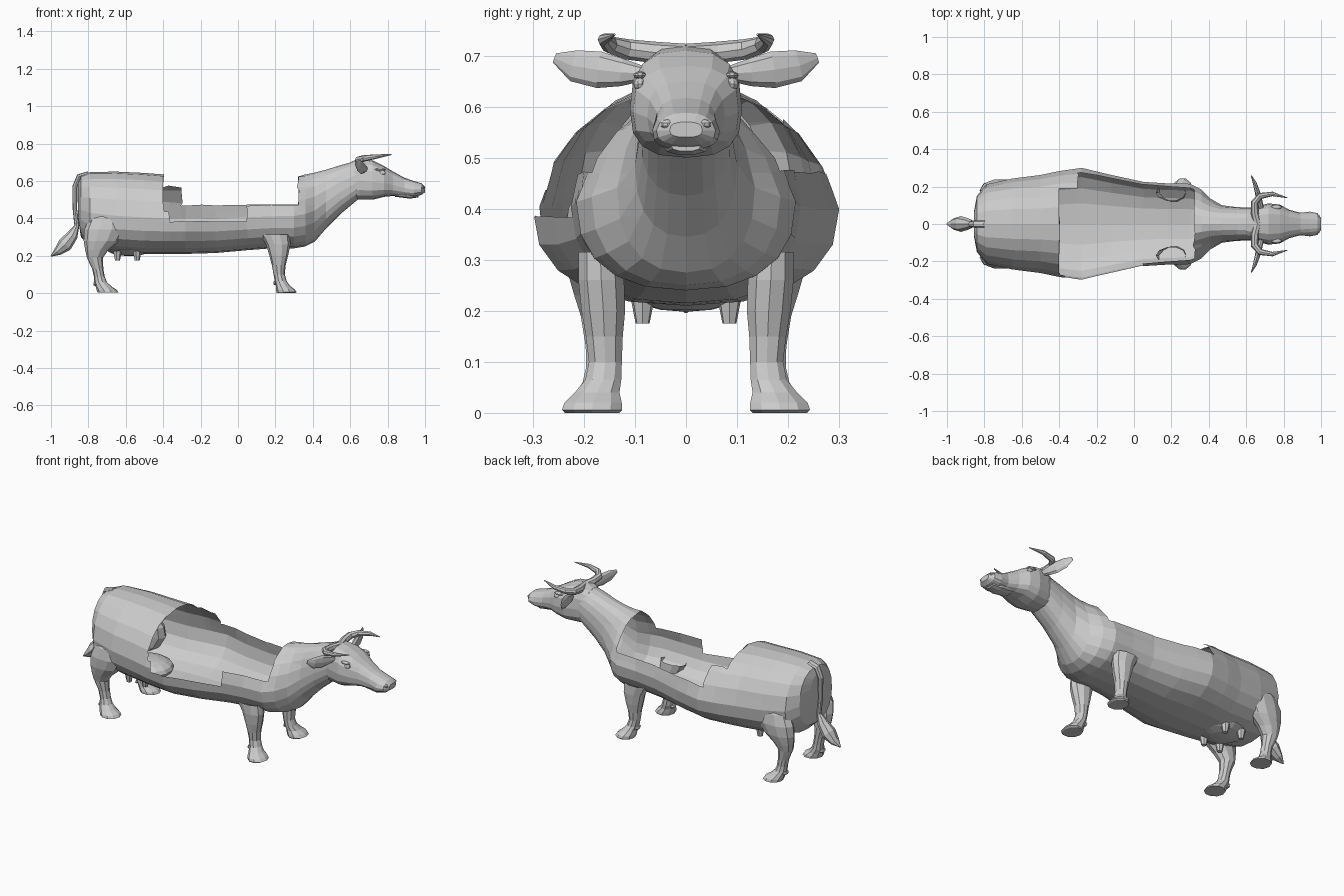
import bpy, bmesh, math, random
from mathutils import Vector

if "Cube" in bpy.data.objects:
    bpy.data.objects.remove(bpy.data.objects["Cube"])

random.seed(4)


def loft(name, rings, cap_start=True, cap_end=True):
    """Skin a list of equal-length point rings into one object."""
    bm = bmesh.new()
    vs = [[bm.verts.new(p) for p in r] for r in rings]
    n = len(vs[0])
    for a, b in zip(vs, vs[1:]):
        for i in range(n):
            j = (i + 1) % n
            bm.faces.new((a[i], a[j], b[j], b[i]))
    if cap_start:
        bm.faces.new(vs[0][::-1])
    if cap_end:
        bm.faces.new(vs[-1])
    bmesh.ops.recalc_face_normals(bm, faces=bm.faces)
    me = bpy.data.meshes.new(name)
    bm.to_mesh(me)
    bm.free()
    ob = bpy.data.objects.new(name, me)
    bpy.context.collection.objects.link(ob)
    return ob


def section(x, lo, hi, hw, taper=0.0, mid=0.45, n=20, p=0.85):
    """Rounded upright cross-section at x, narrowed towards the top by taper."""
    zc = lo + (hi - lo) * mid
    pts = []
    for i in range(n):
        a = 2 * math.pi * i / n
        c, s = math.cos(a), math.sin(a)
        y = hw * math.copysign(abs(c) ** p, c) * (1 - taper * max(0, s))
        h = (hi - zc) if s > 0 else (zc - lo)
        pts.append((x, y, zc + h * math.copysign(abs(s) ** p, s)))
    return pts


def flat_ring(z, x, y, rx, ry, n=10):
    return [(x + rx * math.cos(2 * math.pi * i / n),
             y + ry * math.sin(2 * math.pi * i / n), z) for i in range(n)]


def tube(name, path, radii, n=8, side=Vector((0, 1, 0))):
    """Tube along a path; each radius is (along side, across side)."""
    pts = [Vector(p) for p in path]
    rings = []
    for i, p in enumerate(pts):
        t = (pts[min(i + 1, len(pts) - 1)] - pts[max(i - 1, 0)]).normalized()
        u = (side - t * side.dot(t)).normalized()
        v = t.cross(u)
        ra, rb = radii[i]
        rings.append([p + u * ra * math.cos(2 * math.pi * k / n)
                      + v * rb * math.sin(2 * math.pi * k / n) for k in range(n)])
    return loft(name, rings)


def ball(name, loc, scale, u=10, v=6):
    bm = bmesh.new()
    bmesh.ops.create_uvsphere(bm, u_segments=u, v_segments=v, radius=1)
    for w in bm.verts:
        w.co = Vector(loc) + Vector([w.co[k] * scale[k] for k in range(3)])
    me = bpy.data.meshes.new(name)
    bm.to_mesh(me)
    bm.free()
    bpy.context.collection.objects.link(bpy.data.objects.new(name, me))


# Body shell with neck: x, bottom, top, half width, taper
body = loft("body", [section(*s) for s in [
    (-0.855, .40, .59, .07), (-0.84, .30, .628, .15), (-0.79, .25, .648, .212, .1),
    (-0.65, .22, .65, .243, .12), (-0.50, .21, .643, .262, .15), (-0.40, .21, .635, .283, .15),
    (-0.28, .21, .63, .30, .2), (-0.12, .215, .62, .262, .1), (0.05, .23, .62, .225, .1),
    (0.18, .24, .62, .217, .2), (0.30, .24, .625, .215, .35), (0.36, .25, .635, .185, .4),
    (0.41, .275, .645, .135, .3), (0.47, .345, .66, .10, .1), (0.55, .425, .685, .09),
    (0.64, .50, .71, .088)]])

# Open the back: slice along the rim lines, then drop the faces above them
bm = bmesh.new()
bm.from_mesh(body.data)
cuts = [((x, 0, 0), (1, 0, 0)) for x in (-.40, -.37, -.30, -.20, .05, .32)]
cuts += [((0, 0, z), (0, 0, 1)) for z in (.385, .44, .47, .57)]
for co, no in cuts:
    bmesh.ops.bisect_plane(bm, geom=bm.verts[:] + bm.edges[:] + bm.faces[:],
                           plane_co=co, plane_no=no)


def removed(c):
    if not -.40 < c.x < .32:
        return False
    if c.y > 0:
        rim = .57 if c.x < -.30 else .47
    else:
        rim = .47 if c.x > .05 else .44 if c.x < -.37 else .385
    return c.z > rim


bmesh.ops.delete(bm, geom=[f for f in bm.faces if removed(f.calc_center_median())],
                 context='FACES')
# Ragged rim
for v in bm.verts:
    if v.is_boundary:
        v.co.x += random.uniform(-.006, .006)
        v.co.z += random.uniform(-.006, .006)
bm.to_mesh(body.data)
bm.free()

# Head
loft("head", [section(*s, n=16, p=.75) for s in [
    (.60, .50, .70, .075), (.65, .50, .722, .095), (.72, .50, .71, .11),
    (.78, .515, .68, .104), (.83, .52, .65, .076), (.89, .517, .617, .06),
    (.94, .515, .60, .066, .2), (.98, .525, .588, .058, .2), (1.0, .54, .57, .032)]])
loft("lower_lip", [section(*s, n=10) for s in [
    (.84, .515, .55, .04), (.92, .505, .545, .045), (.965, .512, .54, .03)]])

# Legs: height, x, y, radius x, radius y
fore = [(.315, .198, .168, .08, .045), (.26, .215, .166, .065, .047),
        (.20, .218, .162, .05, .045), (.15, .218, .16, .037, .038), (.10, .22, .158, .03, .034),
        (.065, .228, .162, .032, .037), (.04, .24, .174, .038, .046),
        (.02, .253, .182, .05, .059), (.006, .26, .184, .054, .062), (0, .255, .184, .048, .056)]
hind = [(.47, -.70, .165, .05, .03), (.40, -.70, .178, .095, .055), (.34, -.71, .184, .112, .058),
        (.28, -.73, .18, .095, .056),
        (.23, -.755, .175, .062, .046), (.19, -.765, .17, .043, .038), (.13, -.75, .167, .03, .031),
        (.09, -.742, .167, .029, .03), (.06, -.735, .17, .034, .034),
        (.035, -.718, .178, .043, .044), (.018, -.702, .182, .054, .054),
        (.004, -.695, .184, .056, .056)]

for side, s in (("left", 1), ("right", -1)):
    # Front legs stay open at the top, inside the shell
    loft(f"front_leg_{side}", [flat_ring(z, x, s * y, rx, ry) for z, x, y, rx, ry in fore],
         cap_start=False)
    loft(f"hind_leg_{side}", [flat_ring(z, x, s * y, rx, ry) for z, x, y, rx, ry in hind])
    # Dew claws
    ball(f"front_dew_claw_{side}", (.197, s * .165, .055), (.01, .028, .012), 6, 4)
    ball(f"hind_dew_claw_{side}", (-.765, s * .17, .05), (.01, .028, .012), 6, 4)
    # Horns curve out and forward
    tube(f"horn_{side}",
         [(.66, 0, .703), (.645, s * .06, .706), (.645, s * .115, .712), (.675, s * .15, .721),
          (.74, s * .161, .731), (.82, s * .14, .741)],
         [(.02, .02), (.021, .021), (.02, .02), (.017, .017), (.012, .012), (.002, .002)],
         side=Vector((0, 0, 1)))
    # Ears
    tube(f"ear_{side}",
         [(.68, s * .085, .665), (.67, s * .125, .667), (.66, s * .17, .672),
          (.645, s * .22, .68), (.628, s * .257, .695)],
         [(.015, .014), (.027, .016), (.036, .014), (.031, .01), (.01, .003)],
         side=Vector((0, 0, 1)))
    # Eyes, brows and nostrils
    ball(f"eye_{side}", (.772, s * .09, .644), (.018, .013, .013))
    ball(f"brow_{side}", (.76, s * .09, .661), (.03, .013, .008))
    ball(f"nostril_{side}", (.985, s * .036, .565), (.012, .014, .01), 8, 5)
    # Teats
    for end, x in (("front", -.54), ("rear", -.645)):
        loft(f"teat_{end}_{side}", [flat_ring(z, x, s * .085, r, r, 7) for z, r in
                                    ((.225, .024), (.195, .018), (.175, .014))])

# Udder
ball("udder", (-.58, 0, .25), (.14, .13, .052), 14, 8)

# Tail with tuft
tube("tail", [(-.80, 0, .64), (-.85, 0, .625), (-.872, 0, .57), (-.872, 0, .45), (-.862, 0, .36),
              (-.885, 0, .31), (-.925, 0, .26), (-.965, 0, .222), (-1.0, 0, .198)],
     [(.02, .012), (.02, .014), (.016, .014), (.013, .012), (.013, .013),
      (.03, .03), (.042, .04), (.03, .022), (.004, .003)])
